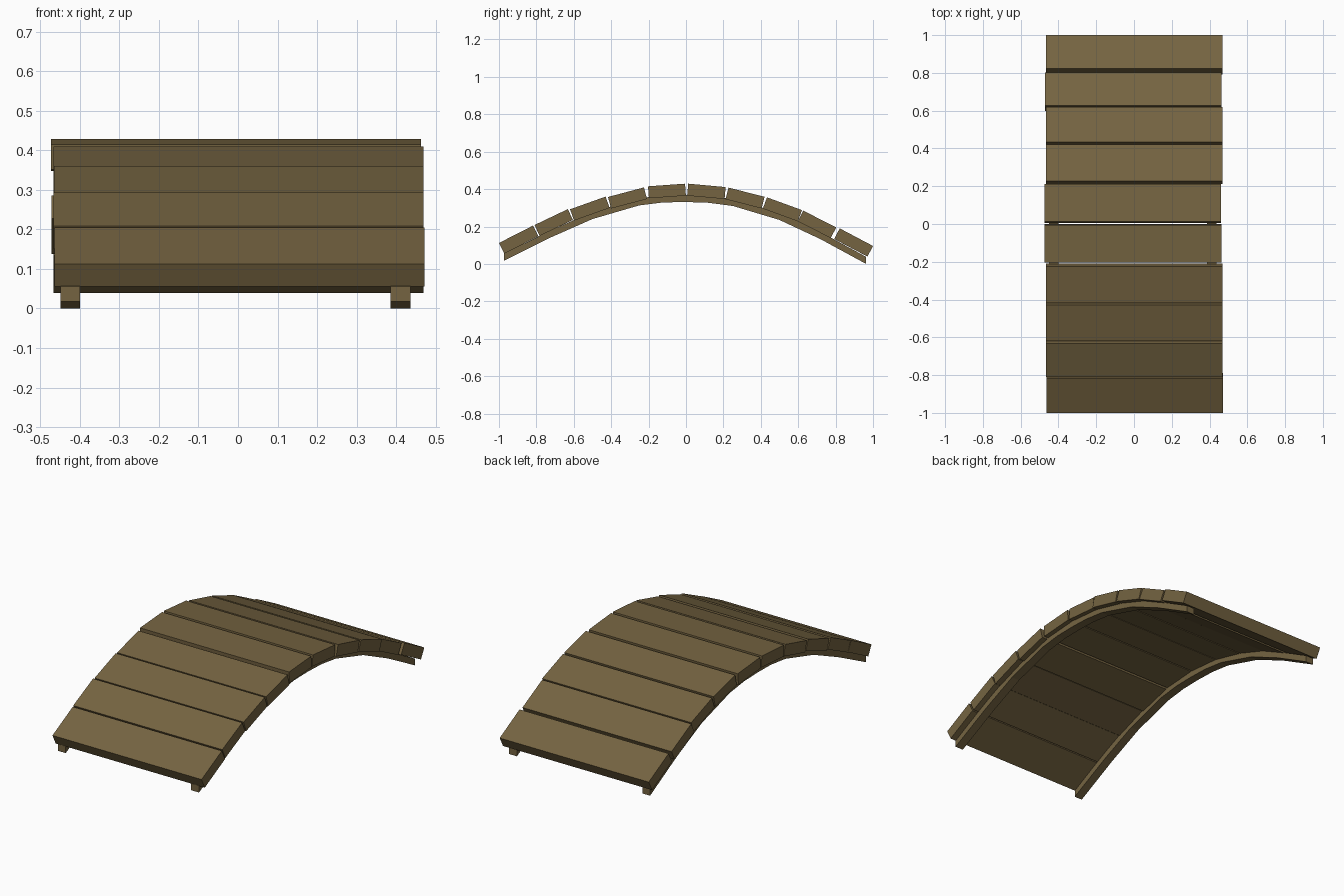
import bpy, bmesh
from mathutils import Vector

if "Cube" in bpy.data.objects:
    bpy.data.objects.remove(bpy.data.objects["Cube"])

wood = bpy.data.materials.new("brown wood")
wood.diffuse_color = (0.178, 0.127, 0.053, 1)
wood.use_nodes = True
wood.node_tree.nodes["Principled BSDF"].inputs["Base Color"].default_value = wood.diffuse_color


def extrude_profile(name, profile, x0, x1):
    """Extrude a closed (y, z) outline from x0 to x1."""
    bm = bmesh.new()
    face = bm.faces.new([bm.verts.new((x0, y, z)) for y, z in profile])
    ext = bmesh.ops.extrude_face_region(bm, geom=[face])
    verts = [g for g in ext["geom"] if isinstance(g, bmesh.types.BMVert)]
    bmesh.ops.translate(bm, verts=verts, vec=(x1 - x0, 0, 0))
    bmesh.ops.recalc_face_normals(bm, faces=bm.faces)
    mesh = bpy.data.meshes.new(name)
    bm.to_mesh(mesh)
    bm.free()
    mesh.materials.append(wood)
    obj = bpy.data.objects.new(name, mesh)
    bpy.context.collection.objects.link(obj)
    return obj


# Deck planks: top edge start (y, z), top edge end (y, z), sideways shift
THICK = 0.064
HALF_WIDTH = 0.4675
planks = [
    ((-1.00, 0.112), (-0.818, 0.205), 0.004),
    ((-0.81, 0.208), (-0.632, 0.293), 0.001),
    ((-0.62, 0.292), (-0.43, 0.360), 0.002),
    ((-0.417, 0.358), (-0.225, 0.409), 0.001),
    ((-0.203, 0.415), (-0.005, 0.429), -0.005),
    ((0.012, 0.429), (0.212, 0.411), -0.006),
    ((0.227, 0.408), (0.42, 0.359), 0.001),
    ((0.433, 0.356), (0.62, 0.288), 0.001),
    ((0.627, 0.285), (0.803, 0.195), -0.004),
    ((0.822, 0.190), (1.00, 0.096), 0.001),
]
for i, (a, b, dx) in enumerate(planks):
    a, b = Vector(a), Vector(b)
    d = (b - a).normalized()
    down = Vector((d.y, -d.x)) * THICK
    extrude_profile(f"plank_{i + 1}", [a, b, b + down, a + down],
                    dx - HALF_WIDTH, dx + HALF_WIDTH)

# Two arched rails under the planks
under = [(-0.972, 0.018), (-0.72, 0.143), (-0.50, 0.240), (-0.25, 0.313),
         (-0.12, 0.329), (0.0, 0.331), (0.12, 0.327), (0.25, 0.310),
         (0.50, 0.235), (0.72, 0.132), (0.963, 0.0)]
outline = under + [(y, z + 0.038) for y, z in reversed(under)]
extrude_profile("left_rail", outline, -0.449, -0.400)
extrude_profile("right_rail", outline, 0.386, 0.436)
